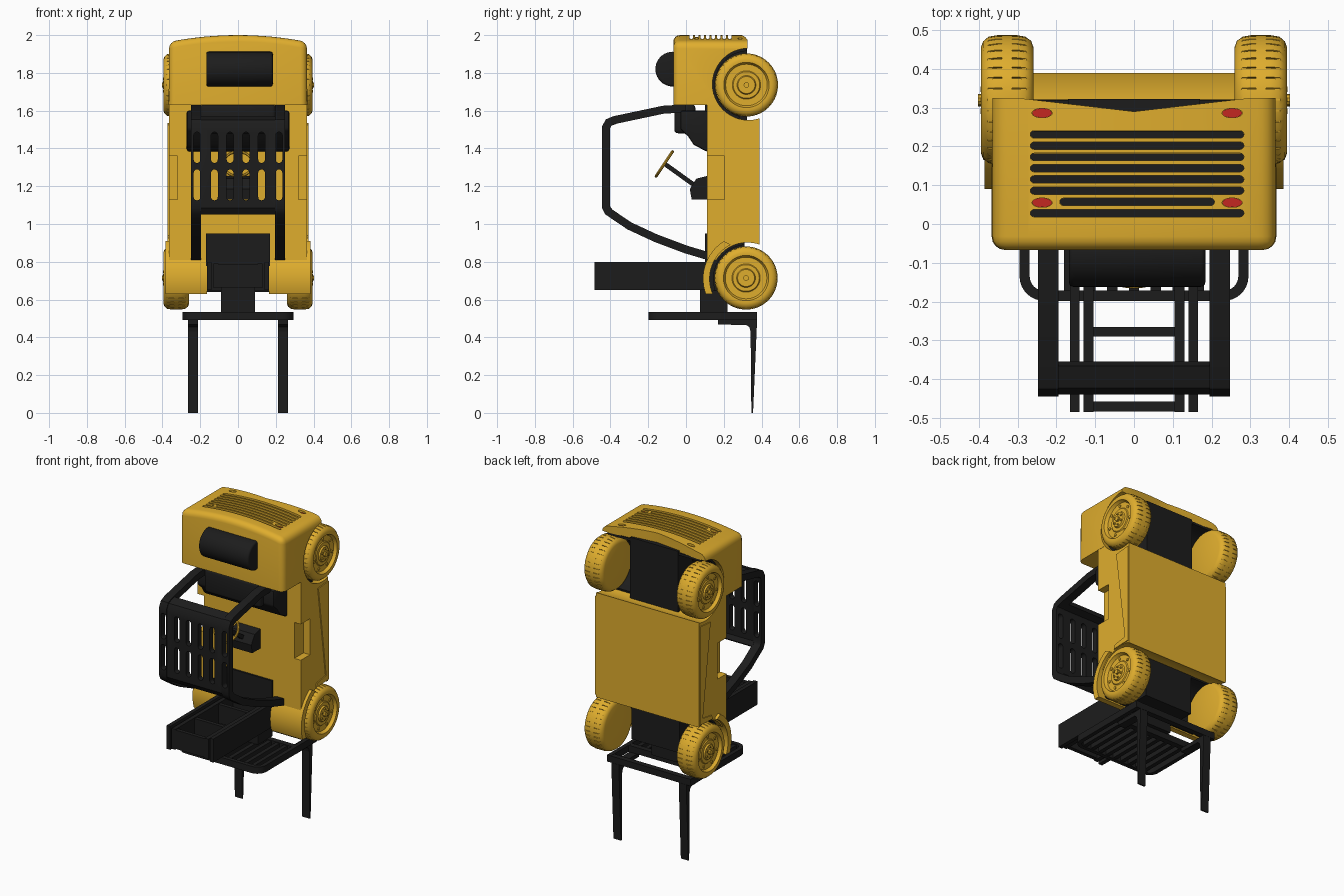
import bpy, bmesh, math
from mathutils import Vector, Matrix

if "Cube" in bpy.data.objects:
    bpy.data.objects.remove(bpy.data.objects["Cube"])


def material(name, rgb):
    m = bpy.data.materials.new(name)
    m.diffuse_color = (*rgb, 1)
    m.use_nodes = True
    m.node_tree.nodes["Principled BSDF"].inputs["Base Color"].default_value = m.diffuse_color
    return m


YEL = material("yellow paint", (0.74, 0.42, 0.027))
BLK = material("black parts", (0.012, 0.012, 0.012))
RED = material("red lamp", (0.55, 0.02, 0.015))


def finish(name, bm, mat):
    bmesh.ops.recalc_face_normals(bm, faces=bm.faces)
    me = bpy.data.meshes.new(name)
    bm.to_mesh(me)
    bm.free()
    me.materials.append(mat)
    o = bpy.data.objects.new(name, me)
    bpy.context.collection.objects.link(o)
    return o


def smooth(o, deg=35):
    bpy.ops.object.select_all(action='DESELECT')
    o.select_set(True)
    bpy.context.view_layer.objects.active = o
    bpy.ops.object.shade_smooth_by_angle(angle=math.radians(deg))


def apply_mods(o):
    bpy.context.view_layer.objects.active = o
    for m in list(o.modifiers):
        bpy.ops.object.modifier_apply(modifier=m.name)


def bevel(o, w, seg=3):
    m = o.modifiers.new("bevel", 'BEVEL')
    m.width, m.segments, m.limit_method = w, seg, 'ANGLE'
    apply_mods(o)
    return o


def cut(o, *cutters):
    for c in cutters:
        m = o.modifiers.new("cut", 'BOOLEAN')
        m.operation, m.object, m.solver = 'DIFFERENCE', c, 'EXACT'
        apply_mods(o)
    for c in cutters:
        bpy.data.objects.remove(c)


def prism(name, pts, axis, a, b, mat=BLK):
    """Extrude a flat outline along an axis: x takes (y,z), y takes (x,z), z takes (x,y)."""
    put = {'x': lambda p, t: (t, *p), 'y': lambda p, t: (p[0], t, p[1]), 'z': lambda p, t: (*p, t)}[axis]
    bm = bmesh.new()
    r0, r1 = [[bm.verts.new(put(p, t)) for p in pts] for t in (a, b)]
    bm.faces.new(r0)
    bm.faces.new(r1)
    for i in range(len(pts)):
        j = (i + 1) % len(pts)
        bm.faces.new((r0[i], r0[j], r1[j], r1[i]))
    return finish(name, bm, mat)


def box(name, x0, x1, y0, y1, z0, z1, mat=BLK):
    return prism(name, [(x0, y0), (x1, y0), (x1, y1), (x0, y1)], 'z', z0, z1, mat)


def arc(cx, cy, r, a0, a1, n):
    return [(cx + r * math.cos(math.radians(a0 + (a1 - a0) * i / n)),
             cy + r * math.sin(math.radians(a0 + (a1 - a0) * i / n))) for i in range(n + 1)]


def disc(cx, cy, r, n=48):
    return arc(cx, cy, r, 0, 360, n)[:-1]


def ribbon(path, t):
    """Outline of a bent flat bar of thickness t."""
    P, L, R = [Vector(p) for p in path], [], []
    for i, p in enumerate(P):
        d0 = (p - P[max(i - 1, 0)]).normalized()
        d1 = (P[min(i + 1, len(P) - 1)] - p).normalized()
        d = (d0 + d1).normalized()
        k = t / 2 / max(d.dot(d1 if d1.length else d0), 0.5)
        n = Vector((-d.y, d.x)) * k
        L.append(tuple(p + n))
        R.append(tuple(p - n))
    return L + R[::-1]


def capsule(cx, cy, half, r, vertical=False):
    pts = arc(half, 0, r, -90, 90, 6) + arc(-half, 0, r, 90, 270, 6)
    return [(cx + (y if vertical else x), cy + (x if vertical else y)) for x, y in pts]


def ellipse(cx, cy, a, b):
    return [(cx + a * x, cy + b * y) for x, y in disc(0, 0, 1, 24)]


REAR, FRONT = (0.33, 1.74), (0.325, 0.71)

# Counterweight with arched end, wheel arch, V notch, grille grooves and lamp recesses
top = [(0.365 * s / 8, 2.0 - 0.036 * (s / 8) ** 2) for s in range(8, -9, -1)]
cw = prism("counterweight", [(-0.368, 1.5), (0.368, 1.5)] + top, 'y', -0.067, 0.42, YEL)
bevel(cw, 0.035, 4)
grille = [(0.028 + 0.029 * i, 0.19 if i == 1 else 0.266) for i in range(8)]
lamps = [(x, y) for x in (-0.237, 0.253) for y in (0.055, 0.286)]
cut(cw,
    prism("c", disc(*REAR, 0.19), 'x', -0.5, 0.5),
    prism("c", [(-.5, .325), (-.3, .325), (0, .29), (.3, .325), (.5, .325), (.5, .5), (-.5, .5)], 'z', 1.4, 2.1),
    box("c", -.5, .5, -.5, .5, 1.4, 1.63),
    *[prism("c", capsule(0.008, y, h, 0.0095), 'z', 1.965, 2.1) for y, h in grille],
    *[prism("c", ellipse(*p, 0.026, 0.012), 'z', 1.962, 2.1) for p in lamps])
smooth(cw)
for y, h in grille:
    prism("grille_slot", capsule(0.008, y, h, 0.0094), 'z', 1.955, 1.969)
for p in lamps:
    prism("tail_lamp", ellipse(*p, 0.0255, 0.0118), 'z', 1.955, 1.972, RED)

# Main body with both wheel arches and side steps
body = prism("main_body", [(0.112, 0.81), (0.389, 0.81), (0.389, 1.63), (0.112, 1.63)], 'x', -0.366, 0.366, YEL)
cut(body, prism("c", disc(*REAR, 0.19), 'x', -0.5, 0.5), prism("c", disc(*FRONT, 0.192), 'x', -0.5, 0.5),
    *[box("c", min(s * .32, s * .5), max(s * .32, s * .5), 0.0, 0.205, 1.13, 1.36) for s in (-1, 1)])
smooth(body)
# Chassis between the wheels and dark arch liners
box("rear_chassis", -0.17, 0.17, 0.1, 0.322, 1.5, 1.94)
box("front_chassis", -0.17, 0.17, 0.1, 0.31, 0.645, 0.95)
smooth(prism("rear_arch_liner", arc(*REAR, 0.191, 93, 255, 28) + arc(*REAR, 0.176, 255, 93, 28), 'x', -0.33, 0.33))
smooth(prism("front_arch_liner", arc(*FRONT, 0.203, 95, 200, 20) + arc(*FRONT, 0.18, 200, 95, 20), 'x', -0.33, 0.33))

for s in (-1, 1):
    X = lambda a, b: (min(s * a, s * b), max(s * a, s * b))
    # Side skirt panels and front fenders
    prism("side_panel", [(0.282, 1.525), (0.387, 1.535), (0.387, 0.905), (0.26, 0.9), (0.27, 0.925), (0.36, 0.94)],
          'x', *X(0.36, 0.372), YEL)
    smooth(prism("front_fender", arc(*FRONT, 0.235, 122, 200, 18) + arc(*FRONT, 0.2, 204, 116, 18),
                 'x', *X(0.165, 0.385), YEL))
    # Mast rails
    box("outer_mast_rail", *X(0.14, 0.165), -0.485, 0.3, 0.65, 0.80)
    box("inner_mast_rail", *X(0.104, 0.13), -0.485, 0.3, 0.66, 0.79)
    # Lifting forks
    fork = [(0.17, 0.492), (0.17, 0.468), (0.32, 0.465), (0.335, 0.455), (0.342, 0.43), (0.346, 0.0),
            (0.355, 0.0), (0.375, 0.46), (0.375, 0.492)]
    prism("fork", fork, 'x', *X(0.212, 0.265))
    # Overhead guard side bars, slotted beside the roof
    guard = [(0.0, 1.612), (-0.12, 1.605), (-0.38, 1.55), (-0.41, 1.537), (-0.424, 1.51), (-0.424, 1.09),
             (-0.412, 1.066), (-0.30, 0.99), (-0.16, 0.925), (0.0, 0.865), (0.118, 0.83)]
    slots = lambda xs: [prism("c", capsule(x, z, 0.064, 0.018, True), 'y', -0.6, -0.395)
                        for x in xs for z in (1.207, 1.405)]
    rail = prism("guard_side_bar", ribbon(guard, 0.042), 'x', *X(0.195, 0.248))
    cut(rail, *slots([s * 0.217]))
    smooth(rail)

# Guard roof with two rows of slots
roof = prism("guard_roof", ribbon([(-0.36, 1.552), (-0.41, 1.535), (-0.422, 1.51), (-0.422, 1.09), (-0.40, 1.06)],
                                  0.036), 'x', -0.2, 0.2)
cut(roof, *slots([-0.125, -0.042, 0.042, 0.125]))
smooth(roof)

# Mast cross members and carriage link
for y in (-0.483, -0.29, -0.05, 0.2):
    box("mast_crossbar", -0.128, 0.128, y, y + 0.025, 0.665, 0.785)
box("carriage_link", -0.09, 0.09, 0.075, 0.22, 0.53, 0.68)

# Load backrest: rounded frame with slats
path = [(0.282, 0.375)] + arc(0.232, -0.135, 0.05, 0, -90, 8) + arc(-0.232, -0.135, 0.05, -90, -180, 8) + [(-0.282, 0.375)]
smooth(prism("backrest_frame", ribbon(path, 0.026), 'z', 0.492, 0.535))
for y in (0.16, 0.34):
    box("backrest_crossbar", -0.28, 0.28, y, y + 0.035, 0.493, 0.534)
for i in range(9):
    x = -0.224 + 0.056 * i
    box("backrest_slat", x - 0.013, x + 0.013, -0.185, 0.18, 0.497, 0.53)

# Gas tank
tank = prism("gas_tank", disc(-0.07, 1.82, 0.092, 40), 'x', -0.168, 0.184)
smooth(bevel(tank, 0.012, 3))

# Seat
seat = prism("seat_base", [(-0.03, 1.60), (-0.03, 1.5), (0.01, 1.465), (0.04, 1.42), (0.115, 1.38), (0.115, 1.60)],
             'x', -0.272, 0.272)
smooth(bevel(seat, 0.012, 2))
smooth(bevel(box("seat_cushion", -0.2, 0.2, -0.062, 0.05, 1.48, 1.634), 0.02, 3))

# Dashboard, steering column and steering wheel
prism("dashboard", [(0.03, 1.13), (0.02, 1.185), (0.055, 1.24), (0.115, 1.255), (0.115, 1.13)], 'x', -0.08, 0.08)
prism("steering_column", ribbon([(-0.115, 1.32), (0.045, 1.205)], 0.024), 'x', -0.012, 0.012)
bm = bmesh.new()
N, M = 32, 8
ring = [[bm.verts.new(((0.078 + 0.008 * math.cos(v)) * math.cos(u), (0.078 + 0.008 * math.cos(v)) * math.sin(u),
                       0.008 * math.sin(v))) for v in [j * math.tau / M for j in range(M)]]
        for u in [i * math.tau / N for i in range(N)]]
for i in range(N):
    for j in range(M):
        bm.faces.new((ring[i][j], ring[(i + 1) % N][j], ring[(i + 1) % N][(j + 1) % M], ring[i][(j + 1) % M]))
for a in (90, 210, 330):
    bmesh.ops.create_cube(bm, size=1, matrix=Matrix.Rotation(math.radians(a), 4, 'Z')
                          @ Matrix.Translation((0.038, 0, 0)) @ Matrix.Diagonal((0.078, 0.014, 0.006, 1)))
bm.transform(Matrix.Translation((0, -0.115, 1.318)) @ Vector((0, -0.135, 0.09)).to_track_quat('Z', 'Y').to_matrix().to_4x4())
smooth(finish("steering_wheel", bm, YEL))

# Wheel: lathed tyre and rim, tread grooves, bolts; then four placements
profile = [(-.068, 0), (-.068, .135), (-.062, .152), (-.047, .163), (-.025, .167), (.025, .167), (.048, .163), (.062, .151),
           (.068, .135), (.067, .12), (.058, .116), (.048, .11), (.048, .075), (.053, .07), (.053, .05), (.062, .045), (.062, 0)]
bm = bmesh.new()
vs = [bm.verts.new((x, r, 0)) for x, r in profile]
edges = [bm.edges.new(e) for e in zip(vs, vs[1:])]
bmesh.ops.spin(bm, geom=vs + edges, cent=(0, 0, 0), axis=(1, 0, 0), angle=math.tau, steps=56)
bmesh.ops.remove_doubles(bm, verts=bm.verts, dist=1e-4)
wheel = finish("wheel", bm, YEL)
bm = bmesh.new()
for i in range(36):
    for x in (-0.038, 0.038):
        bmesh.ops.create_cube(bm, size=1, matrix=Matrix.Rotation(i * math.tau / 36, 4, 'X')
                              @ Matrix.Translation((x, 0, 0.172)) @ Matrix.Diagonal((0.05, 0.004, 0.022, 1)))
cut(wheel, finish("c", bm, YEL))
bm = bmesh.new()
bm.from_mesh(wheel.data)
for n, r, size, x in ((7, 0.092, 0.009, 0.046), (6, 0.033, 0.006, 0.062), (1, 0, 0.015, 0.068)):
    for k in range(n):
        bmesh.ops.create_cone(bm, cap_ends=True, segments=10, radius1=size, radius2=size, depth=0.014,
                              matrix=Matrix.Rotation(k * math.tau / n, 4, 'X') @ Matrix.Translation((x, 0, r))
                              @ Matrix.Rotation(math.pi / 2, 4, 'Y'))
bm.to_mesh(wheel.data)
bm.free()
smooth(wheel)
for s in (-1, 1):
    for label, (y, z) in (("rear_wheel", (0.32, 1.736)), ("front_wheel", (0.318, 0.714))):
        o = bpy.data.objects.new(label, wheel.data)
        o.location = (s * 0.327, y, z)
        o.rotation_euler.z = 0 if s > 0 else math.pi
        bpy.context.collection.objects.link(o)
bpy.data.objects.remove(wheel)
